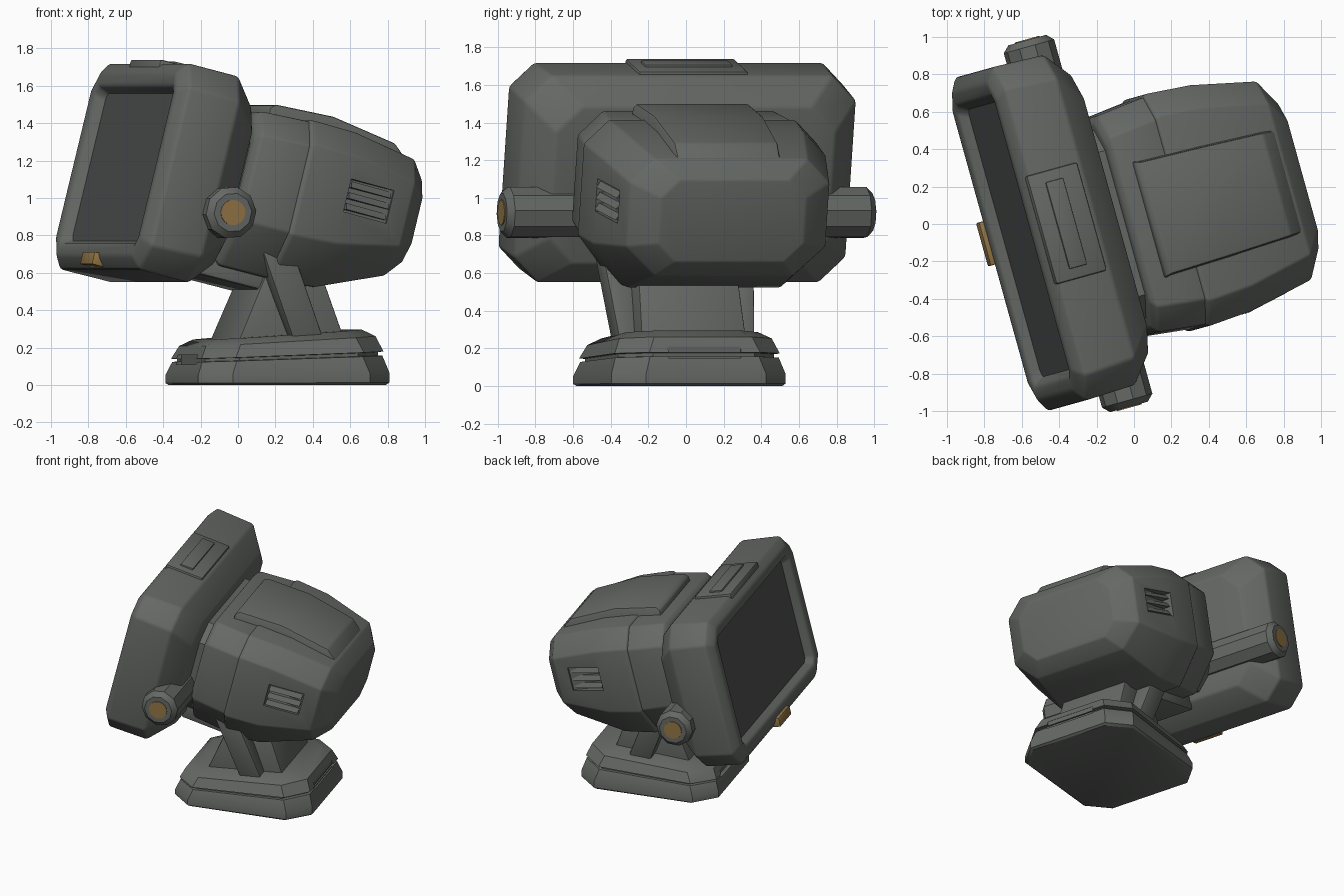
import bpy, bmesh, math
from mathutils import Matrix, Vector

if "Cube" in bpy.data.objects:
    bpy.data.objects.remove(bpy.data.objects["Cube"])

YAW, TILT = math.radians(15.5), math.radians(14)
RZ = Matrix.Rotation(YAW, 4, 'Z')
HEAD = Matrix.Translation((0, 0, 1)) @ RZ @ Matrix.Rotation(TILT, 4, 'Y')   # x back, y side, z up
STAND = Matrix.Translation((0.21, -0.035, 0)) @ RZ


def material(name, rgb):
    m = bpy.data.materials.new(name)
    m.diffuse_color = (*rgb, 1)
    m.use_nodes = True
    m.node_tree.nodes["Principled BSDF"].inputs["Base Color"].default_value = m.diffuse_color
    return m


GREY = material("grey_plastic", (0.13, 0.14, 0.13))
DARK = material("dark_screen", (0.08, 0.085, 0.082))
GOLD = material("amber", (0.29, 0.18, 0.06))


def finish(bm, name, mat, frame, bevel=0.0):
    bmesh.ops.recalc_face_normals(bm, faces=bm.faces)
    if bevel:
        edges = [e for e in bm.edges if e.calc_face_angle(0) > 0.35]
        bmesh.ops.bevel(bm, geom=edges, offset=bevel, segments=2, profile=0.5,
                        affect='EDGES', clamp_overlap=True)
    me = bpy.data.meshes.new(name)
    bm.transform(frame)
    bm.to_mesh(me)
    bm.free()
    me.materials.append(mat)
    ob = bpy.data.objects.new(name, me)
    bpy.context.collection.objects.link(ob)
    return ob


def loft(name, rings, mat, frame, bevel=0.0):
    """Skin a row of equal-sized rings and cap both ends."""
    bm = bmesh.new()
    vs = [[bm.verts.new(p) for p in r] for r in rings]
    n = len(vs[0])
    for a, b in zip(vs, vs[1:]):
        for i in range(n):
            bm.faces.new((a[i], a[(i + 1) % n], b[(i + 1) % n], b[i]))
    bm.faces.new(vs[0])
    bm.faces.new(vs[-1])
    return finish(bm, name, mat, frame, bevel)


def octagon(p, h, lo, hi, ct, cbh, cbv, qc=0.0):
    """Rectangle in the side/up plane with cut corners."""
    half = [(h - cbh, lo), (h, lo + cbv), (h, hi - ct), (h - ct, hi)]
    pts = half + [(-q, r) for q, r in reversed(half)]
    return [Vector((p, qc + q, r)) for q, r in pts]


def box(name, x, y, z, mat, frame, bevel=0.0):
    rings = [[(a, y[0], z[0]), (a, y[1], z[0]), (a, y[1], z[1]), (a, y[0], z[1])] for a in x]
    return loft(name, rings, mat, frame, bevel)


def tube(name, p, r, rings, mat, n=8):
    """Lathe along the side axis; rings are (q, radius)."""
    pts = [[(p + rad * math.cos(math.tau * (i + .5) / n), q, r + rad * math.sin(math.tau * (i + .5) / n))
            for i in range(n)] for q, rad in rings]
    return loft(name, pts, mat, HEAD)


def cut(ob, cutter):
    m = ob.modifiers.new("cut", 'BOOLEAN')
    m.operation, m.object, m.solver = 'DIFFERENCE', cutter, 'EXACT'
    bpy.context.view_layer.objects.active = ob
    bpy.ops.object.modifier_apply(modifier=m.name)
    bpy.data.objects.remove(cutter)


# Screen housing: recess, rim, then shell to the back
QC = 0.085
housing = [(-.61, .74, -.39, .42, .03), (-.675, .78, -.42, .45, .04), (-.68, .85, -.485, .52, .10),
           (-.63, .925, -.55, .585, .13), (-.34, .915, -.55, .585, .14), (-.19, .77, -.41, .45, .14)]
loft("screen_housing", [octagon(p, h, lo, hi, c, c, c, QC) for p, h, lo, hi, c in housing],
     GREY, HEAD, 0.015)
loft("screen", [octagon(p, .742, -.392, .422, .03, .03, .03, QC) for p in (-.618, -.609)], DARK, HEAD)

# Plates on top of the housing
box("top_plate", (-.65, -.36), (-.2, .4), (.5, .602), GREY, HEAD, 0.012)
box("top_rib", (-.56, -.46), (-.14, .34), (.59, .614), GREY, HEAD, 0.006)

# Indicator light under the screen
box("indicator_light", (-.705, -.62), (-.01, .23), (-.54, -.47), GOLD, HEAD, 0.008)

# Side knobs with amber caps
tube("knob_bar", -.26, -.145, [(-.935, .105), (-.90, .14), (-.45, .14), (.62, .14), (1.065, .14), (1.1, .105)], GREY, 10)
for side, q in (("near", -.935), ("far", 1.1)):
    tube(side + "_knob_cap", -.26, -.145, [(q - .005, .068), (q + .005, .068)], GOLD, 16)

# Neck between housing and rear body, and the mount below it
loft("neck", [octagon(p, .52, -.36, .38, .12, .15, .15, .02) for p in (-.22, -.10)], GREY, HEAD)
box("mount_block", (-.22, .25), (-.34, .30), (-.47, -.3), GREY, HEAD, 0.02)

# Rear body: front collar and tapered shell
loft("body_collar", [octagon(p, h, lo, hi, .13, .2, .25, .01) for p, h, lo, hi in
                     [(-.14, .56, -.37, .42), (-.11, .60, -.40, .45), (.16, .63, -.40, .46)]],
     GREY, HEAD, 0.012)
body = loft("rear_body", [octagon(p, h, lo, hi, ct, cb, cv, .01) for p, h, lo, hi, ct, cb, cv in
                          [(.15, .63, -.40, .462, .13, .2, .25), (.17, .643, -.41, .47, .13, .2, .25),
                           (.42, .625, -.385, .465, .13, .2, .24), (.79, .55, -.23, .41, .13, .17, .16),
                           (.89, .40, -.13, .32, .10, .10, .10)]], GREY, HEAD, 0.015)

# Raised lid on the body
lid = [(-.03, .32, .49), (0, .31, .515), (.33, .30, .53), (.70, .285, .475), (.79, .28, .40)]
loft("body_lid", [[(p, -h - .02, .3), (p, -h, t), (p, h, t), (p, h + .02, .3)] for p, h, t in lid],
     GREY, HEAD, 0.012)

# Side vents: cut pockets with louvre bars
for side, s in (("near", -1), ("far", 1)):
    ys = sorted((s * .555 + .01, s * .8))
    cut(body, box("vent_cutter", (.42, .68), ys, (.03, .21), GREY, HEAD))
    for i in range(3):
        z = .045 + i * .06
        yb = [s * .5, s * .607, s * .575, s * .5]
        loft(f"{side}_vent_bar_{i}", [[(p, y - k, zz) for y, zz in
                                       ((s * .5, z), (s * (.622 - d), z), (s * (.60 - d), z + .034), (s * .5, z + .034))]
                                      for p, d, k in ((.43, 0, 0), (.67, .05, 0))], GREY, HEAD)

# Base: stacked cut-corner layers with a groove, rising to the back
def base_ring(z, inset):
    a, b, c = .53 - inset, .48 - inset, .15
    q = [(a, b - c), (a - c, b)]
    pts = q + [(-x, y) for x, y in reversed(q)]
    pts += [(-x, -y) for x, y in pts]
    return [(x, y, z * (1 + .24 * x)) for x, y in pts]


base = loft("base", [base_ring(z, i) for z, i in
                     [(.0, .015), (.012, 0), (.06, .0), (.14, .03), (.142, .05), (.158, .05),
                      (.16, .025), (.235, .06), (.27, .12)]], GREY, STAND)
cut(base, box("back_notch_cutter", (.49, .7), (-.2, .2), (.15, .21), GREY, STAND))
cut(base, box("front_notch_cutter", (-.7, -.475), (-.2, .2), (.11, .16), GREY, STAND))

# Stand: tapered core with a slanted strut on each side
loft("stand_core", [[(-f, -w, z), (b, -w, z), (b, w, z), (-f, w, z)] for f, b, w, z in
                    [(.31, .31, .29, .2), (.10, .14, .27, .68)]], GREY, STAND, 0.01)
for side, s in (("near", -1), ("far", 1)):
    loft(side + "_strut", [[(x - .085, s * y0, z), (x + .085, s * y0, z), (x + .085, s * y1, z), (x - .085, s * y1, z)]
                           for x, y0, y1, z in [(.08, .26, .37, .22), (-.12, .28, .42, .74)]],
         GREY, STAND, 0.01)

# Smooth shading with crisp creases
for ob in bpy.context.collection.objects:
    ob.select_set(True)
    bpy.context.view_layer.objects.active = ob
bpy.ops.object.shade_smooth_by_angle(angle=math.radians(32))
